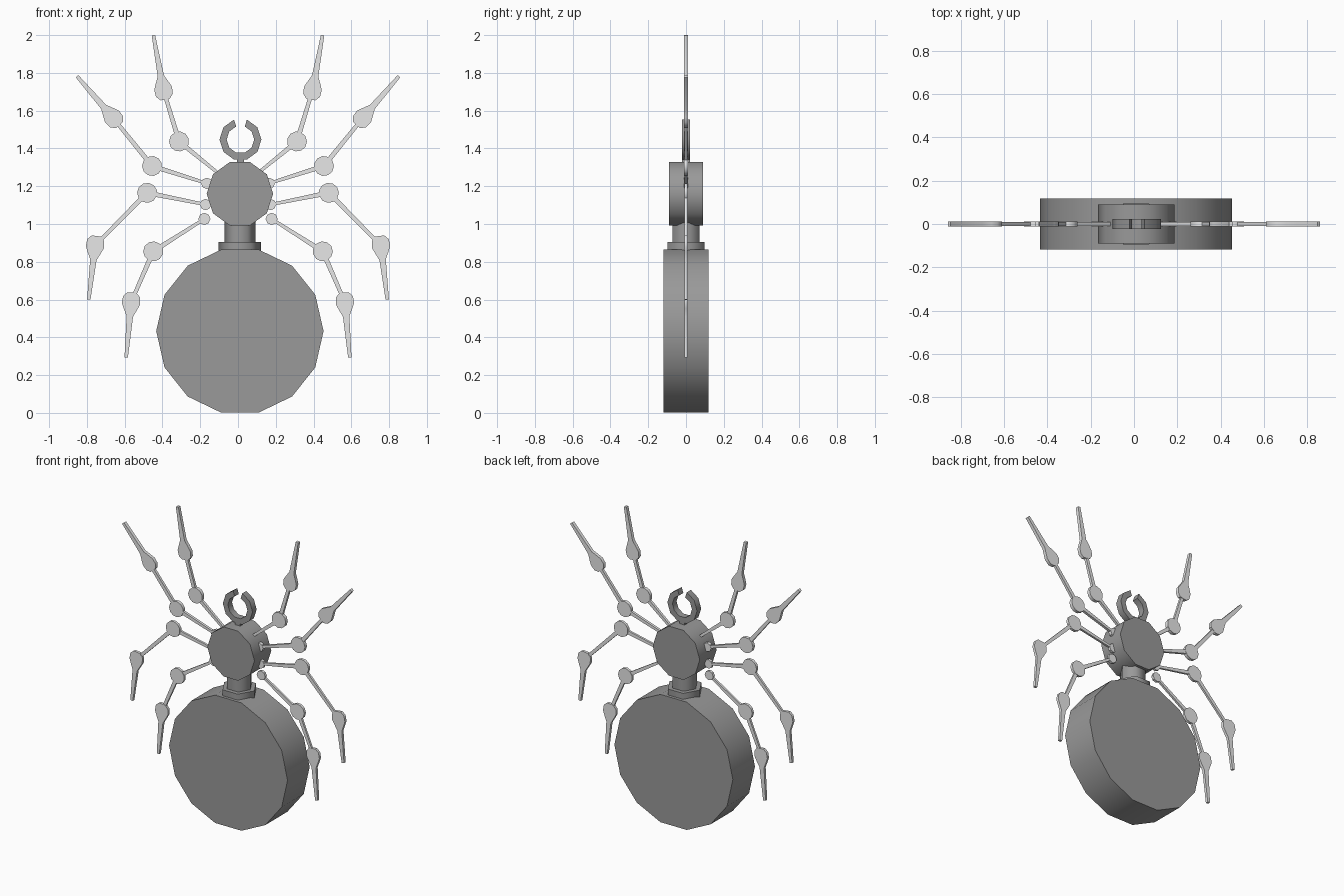
import bpy, bmesh, math
from mathutils import Vector

cube = bpy.data.objects.get("Cube")
if cube:
    bpy.data.objects.remove(cube)


def material(name, v):
    m = bpy.data.materials.new(name)
    m.use_nodes = True
    m.diffuse_color = (v, v, v, 1)
    m.node_tree.nodes["Principled BSDF"].inputs["Base Color"].default_value = (v, v, v, 1)
    return m


DARK = material("dark grey", 0.32)
LIGHT = material("light grey", 0.8)


def ngon(cx, cz, r, n):
    return [(cx + r * math.cos(2 * math.pi * i / n), cz + r * math.sin(2 * math.pi * i / n))
            for i in range(n)]


def add_slab(bm, outline, half):
    """Extrude an x-z outline through the depth, from -half to +half."""
    front = [bm.verts.new((x, -half, z)) for x, z in outline]
    back = [bm.verts.new((x, half, z)) for x, z in outline]
    bm.faces.new(front)
    bm.faces.new(back[::-1])
    n = len(outline)
    for i in range(n):
        j = (i + 1) % n
        bm.faces.new((front[j], front[i], back[i], back[j]))


def finish(name, bm, mat, angle=40):
    bmesh.ops.recalc_face_normals(bm, faces=bm.faces)
    me = bpy.data.meshes.new(name)
    bm.to_mesh(me)
    bm.free()
    ob = bpy.data.objects.new(name, me)
    bpy.context.collection.objects.link(ob)
    me.materials.append(mat)
    bpy.ops.object.select_all(action='DESELECT')
    bpy.context.view_layer.objects.active = ob
    ob.select_set(True)
    bpy.ops.object.shade_smooth_by_angle(angle=math.radians(angle))
    return ob


def slab(name, outline, half, mat):
    bm = bmesh.new()
    add_slab(bm, outline, half)
    return finish(name, bm, mat)


def hex_post(name, r, z0, z1):
    """Upright six-sided post."""
    bm = bmesh.new()
    bmesh.ops.create_cone(bm, cap_ends=True, segments=6, radius1=r, radius2=r, depth=z1 - z0)
    # one corner points sideways
    for v in bm.verts:
        a = round((math.atan2(v.co.y, v.co.x) - math.pi / 6) / (math.pi / 3)) * math.pi / 3
        v.co = (0.01 + r * math.cos(a), r * math.sin(a), v.co.z + (z0 + z1) / 2)
    return finish(name, bm, DARK, 65)


# Body
slab("abdomen", ngon(0.01, 0.433, 0.443, 14), 0.118, DARK)
slab("head", ngon(0.01, 1.16, 0.176, 10), 0.09, DARK)
hex_post("neck_collar", 0.113, 0.85, 0.905)
hex_post("neck", 0.082, 0.88, 1.03)

# Open ring of pincers on top of the head
bm = bmesh.new()
outer, inner = ngon(0.013, 1.447, 0.111, 10), ngon(0.013, 1.447, 0.073, 10)
order = [(2 - k) % 10 for k in range(10)]
add_slab(bm, [outer[i] for i in order] + [inner[i] for i in reversed(order)], 0.022)
finish("pincers", bm, DARK)
slab("pincer_stem", [(-0.006, 1.31), (0.032, 1.31), (0.032, 1.36), (-0.006, 1.36)], 0.022, DARK)


def add_bar(bm, a, b, w0, w1, half):
    a, b = Vector(a), Vector(b)
    d = (b - a).normalized()
    s = Vector((-d.y, d.x))
    add_slab(bm, [a - s * w0, b - s * w1, b + s * w1, a + s * w0], half)


# Foot half profile: distance along the foot, half width
FOOT = [(-0.052, 0.024), (-0.03, 0.045), (0.008, 0.048), (0.035, 0.036), (0.075, 0.017)]


def leg(name, hip, knee, ankle, tip, half, hip_r):
    bm = bmesh.new()
    add_bar(bm, hip, knee, 0.008, 0.013, half * 0.8)
    add_bar(bm, knee, ankle, 0.013, 0.01, half * 0.8)
    add_slab(bm, ngon(*knee, 0.053, 11), half)
    if hip_r:
        add_slab(bm, ngon(*hip, hip_r, 8), half)
    a, t = Vector(ankle), Vector(tip)
    length = (t - a).length
    d = (t - a) / length
    s = Vector((-d.y, d.x))
    prof = FOOT + [(length, 0.009)]
    add_slab(bm, [a + d * u + s * w for u, w in prof]
             + [a + d * u - s * w for u, w in reversed(prof)], half)
    ob = finish(name, bm, LIGHT)
    ob.modifiers.new("mirror", 'MIRROR').use_mirror_merge = False


leg("front_legs", (0.10, 1.265), (0.312, 1.437), (0.395, 1.71), (0.448, 2.0), 0.011, 0)
leg("upper_middle_legs", (0.165, 1.215), (0.455, 1.307), (0.662, 1.563), (0.852, 1.782), 0.011, 0.03)
leg("lower_middle_legs", (0.172, 1.103), (0.481, 1.165), (0.757, 0.885), (0.79, 0.6), 0.009, 0.03)
leg("rear_legs", (0.178, 1.027), (0.449, 0.855), (0.566, 0.585), (0.592, 0.293), 0.009, 0.032)
